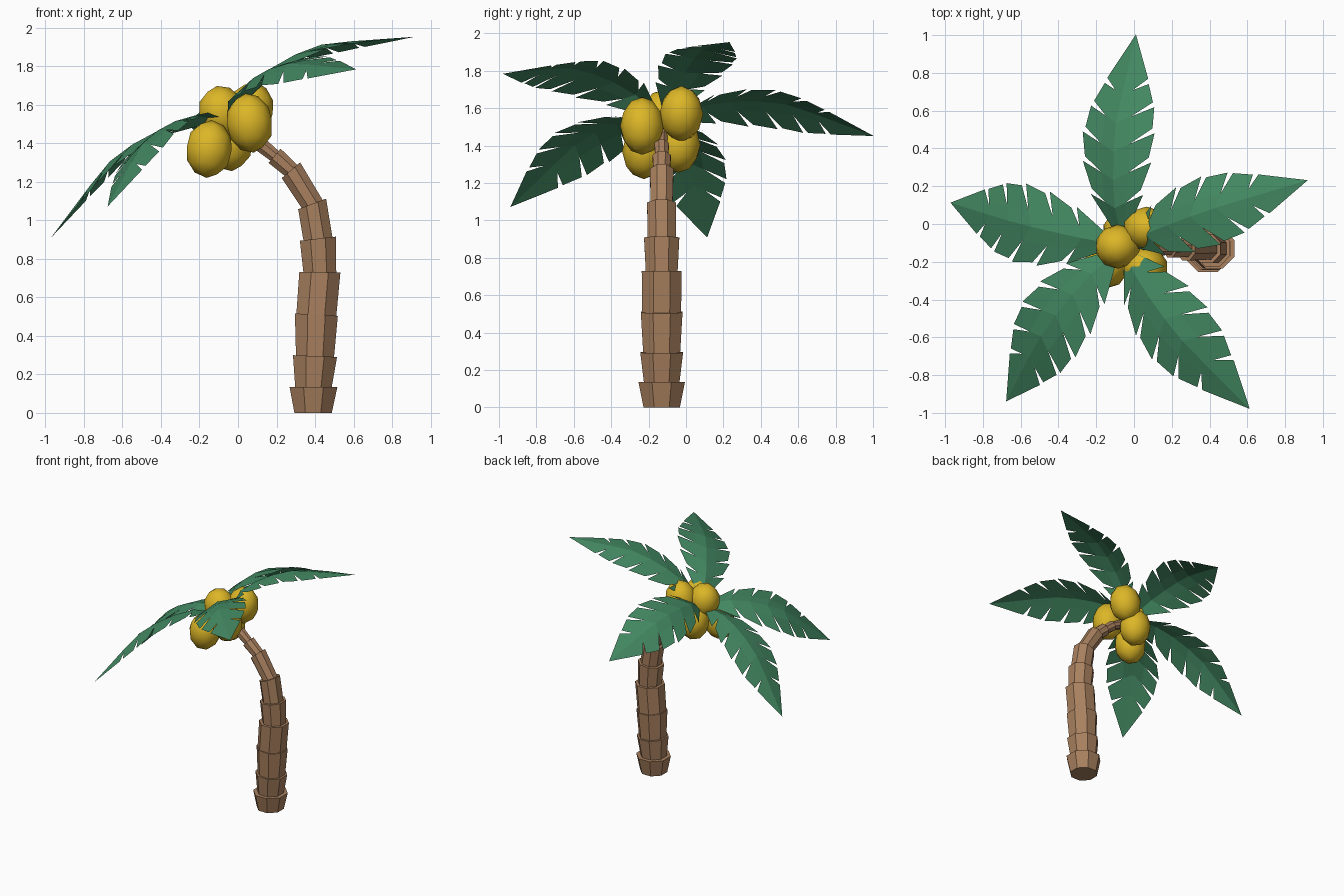
import bpy, bmesh, math
from mathutils import Vector, Matrix

if "Cube" in bpy.data.objects:
    bpy.data.objects.remove(bpy.data.objects["Cube"])


def material(name, rgb):
    m = bpy.data.materials.new(name)
    m.diffuse_color = (*rgb, 1)
    m.use_nodes = True
    m.node_tree.nodes["Principled BSDF"].inputs["Base Color"].default_value = m.diffuse_color
    return m


BARK = material("bark brown", (0.40, 0.22, 0.115))
LEAF = material("palm green", (0.055, 0.245, 0.12))
FRUIT = material("fruit yellow", (0.72, 0.47, 0.02))


def finish(bm, name, mat, smooth=False):
    me = bpy.data.meshes.new(name)
    bm.to_mesh(me)
    bm.free()
    me.materials.append(mat)
    for p in me.polygons:
        p.use_smooth = smooth
    ob = bpy.data.objects.new(name, me)
    bpy.context.collection.objects.link(ob)
    return ob


# Trunk: a curved stack of eight-sided segments, each flaring towards its top
path = [(.39, 0), (.392, .135), (.40, .295), (.407, .51), (.425, .73), (.415, .905),
        (.385, 1.085), (.275, 1.26), (.19, 1.335), (.11, 1.40), (.0, 1.46)]
low = [.100, .098, .102, .107, .088, .078, .060, .045, .034, .030]
top = [.128, .118, .115, .110, .097, .080, .065, .050, .040, .035]
pts = [Vector((x, -.13, z)) for x, z in path]
SIDES = 8


def ring(bm, i, radius):
    if i < 2:
        t = Vector((0, 0, 1))
    else:
        a = (pts[i] - pts[i - 1]).normalized()
        b = (pts[min(i + 1, len(pts) - 1)] - pts[i]).normalized()
        t = (a + b).normalized()
    side = Vector((0, 1, 0))
    across = side.cross(t)
    out = []
    for k in range(SIDES):
        a = math.tau * (k + .5) / SIDES
        out.append(bm.verts.new(pts[i] + 1.05 * radius * (across * math.cos(a) + side * math.sin(a))))
    return out


bm = bmesh.new()
for i in range(len(pts) - 1):
    r0, r1 = ring(bm, i, low[i]), ring(bm, i + 1, top[i])
    for k in range(SIDES):
        n = (k + 1) % SIDES
        bm.faces.new((r0[k], r0[n], r1[n], r1[k]))
    bm.faces.new(r0[::-1])
    bm.faces.new(r1)
bmesh.ops.recalc_face_normals(bm, faces=bm.faces)
finish(bm, "trunk", BARK)

# Crown frame: tilted along with the leaning trunk
CROWN = Matrix.Translation((-.012, -.116, 1.439)) @ Matrix.Rotation(math.radians(-28.9), 4, 'Y')

# Frond: arched midrib with swept leaflets on both sides, split by narrow slits
roots = [.06, .20, .35, .50, .65, .80, 1.12]
widths = [.04, .15, .195, .205, .18, .125, 0]
arch = [(0, .08), (.06, .12), (.2, .195), (.36, .22), (.56, .22), (.67, .195), (.91, .095), (1.12, 0)]


def height(r):
    for (a, ha), (b, hb) in zip(arch, arch[1:]):
        if r <= b:
            return ha + (hb - ha) * (r - a) / (b - a)
    return 0


def frond(name, angle, wide):
    bm = bmesh.new()
    turn = CROWN @ Matrix.Rotation(math.radians(angle), 4, 'Z')

    def vert(r, w, side, shift=0.0):
        rr = min(r + .5 * w + shift, 1.12)
        return bm.verts.new(turn @ Vector((rr, side * w * wide, height(rr) - .2 * w)))

    mid = [vert(r, 0, 1) for r in roots]
    last = len(roots) - 1
    for side in (1, -1):
        inner = [vert(r, .4 * w, side) for r, w in zip(roots[:-1], widths)]
        for i in range(last):
            w = widths[i]
            near = vert(roots[i], w * .96, side, .028 if i else 0)
            if i < last - 1:
                far = vert(roots[i + 1], widths[i + 1] * 1.03, side, -.004)
                faces = [(mid[i], mid[i + 1], inner[i + 1], inner[i]),
                         (inner[i], inner[i + 1], far, near)]
            else:
                faces = [(mid[i], mid[i + 1], inner[i]), (inner[i], mid[i + 1], near)]
            for f in faces:
                bm.faces.new(f if side < 0 else f[::-1])
    for f in bm.faces:
        f.normal_update()
        if f.normal.dot(CROWN.to_3x3() @ Vector((0, 0, 1))) < 0:
            f.normal_flip()
    finish(bm, name, LEAF)


for n, (angle, wide) in enumerate([(18.1, .9), (88.7, 1.03), (168.2, 1), (227.3, 1.03), (309.6, 1.03)]):
    frond(f"frond_{n + 1}", angle, wide)

# Fruit cluster: slightly tall rounded fruits under and above the fronds
fruits = [((.06, -.235, 1.505), -8, .155), ((-.15, -.225, 1.37), 5, .150),
          ((-.085, -.12, 1.56), -10, .140), ((-.045, -.04, 1.405), -5, .150),
          ((.065, -.025, 1.57), 8, .150)]
for n, (pos, tilt, tall) in enumerate(fruits):
    bm = bmesh.new()
    bmesh.ops.create_icosphere(bm, subdivisions=2, radius=1)
    m = (Matrix.Translation(pos) @ Matrix.Rotation(math.radians(tilt), 4, 'Y')
         @ Matrix.Diagonal((.122, .117, tall, 1)))
    bmesh.ops.transform(bm, matrix=m, verts=bm.verts)
    finish(bm, f"fruit_{n + 1}", FRUIT, True)
